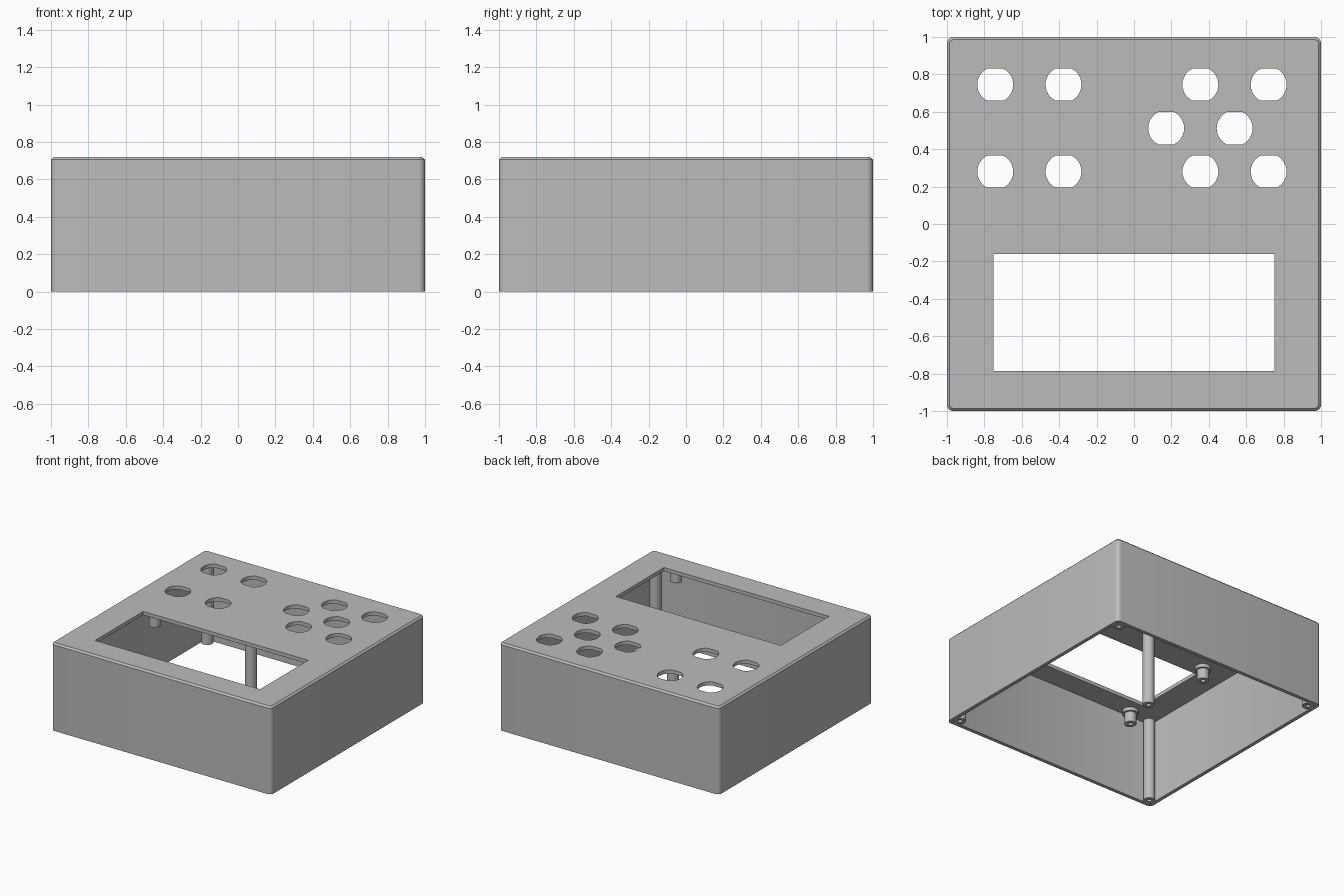
import bpy, bmesh, math
from mathutils import Matrix, Vector

cube = bpy.data.objects.get("Cube")
if cube:
    bpy.data.objects.remove(cube, do_unlink=True)

HEIGHT, WALL = 0.72, 0.03
CEILING = HEIGHT - WALL

grey = bpy.data.materials.new("light_grey_plastic")
grey.use_nodes = True
colour = (0.5, 0.5, 0.5, 1)
grey.diffuse_color = colour
grey.node_tree.nodes["Principled BSDF"].inputs["Base Color"].default_value = colour


def make_object(name, bm):
    bmesh.ops.recalc_face_normals(bm, faces=bm.faces)
    mesh = bpy.data.meshes.new(name)
    bm.to_mesh(mesh)
    bm.free()
    mesh.materials.append(grey)
    obj = bpy.data.objects.new(name, mesh)
    bpy.context.collection.objects.link(obj)
    return obj


def smooth(obj):
    bpy.ops.object.select_all(action='DESELECT')
    obj.select_set(True)
    bpy.context.view_layer.objects.active = obj
    bpy.ops.object.shade_smooth_by_angle(angle=math.radians(30))


def add_prism(bm, outline, low, high):
    """Extrude a closed outline of (x, y) points from low to high."""
    base = bm.faces.new([bm.verts.new((x, y, low)) for x, y in outline])
    top = bmesh.ops.extrude_face_region(bm, geom=[base], use_keep_orig=True)["geom"]
    moved = [v for v in top if isinstance(v, bmesh.types.BMVert)]
    bmesh.ops.translate(bm, verts=moved, vec=(0, 0, high - low))


def rounded_square(half, radius, steps=6):
    points = []
    for corner in range(4):
        a = math.radians(45 + 90 * corner)
        cx = math.copysign(half - radius, math.cos(a))
        cy = math.copysign(half - radius, math.sin(a))
        for i in range(steps + 1):
            t = math.pi / 2 * (corner + i / steps)
            points.append((cx + radius * math.cos(t), cy + radius * math.sin(t)))
    return points


def flatted_circle(cx, cy, radius, flat, steps=12):
    """Round hole with straight front and back edges."""
    limit = math.asin(flat / radius)
    angles = [-limit + 2 * limit * i / steps for i in range(steps + 1)]
    angles += [a + math.pi for a in angles]
    return [(cx + radius * math.cos(a), cy + radius * math.sin(a)) for a in angles]


# Outer case with rounded corners and a chamfered top rim
bm = bmesh.new()
add_prism(bm, rounded_square(1.0, 0.035), 0, HEIGHT)
rim = [e for e in bm.edges if all(v.co.z > HEIGHT - 0.001 for v in e.verts)]
bmesh.ops.bevel(bm, geom=rim, offset=0.014, segments=1, affect='EDGES')
case = make_object("case", bm)

# Hollow interior, open at the bottom
bm = bmesh.new()
add_prism(bm, rounded_square(1 - WALL, 0.012, 3), -0.1, CEILING)
cavity = make_object("cavity_cutter", bm)

# Display window and button holes
bm = bmesh.new()
add_prism(bm, [(-0.75, -0.785), (0.75, -0.785), (0.75, -0.16), (-0.75, -0.16)], 0.5, 0.9)
holes = [(x, y) for x in (-0.742, -0.377, 0.355, 0.72) for y in (0.28, 0.745)]
holes += [(0.172, 0.512), (0.538, 0.512)]
for x, y in holes:
    add_prism(bm, flatted_circle(x, y, 0.096, 0.086), 0.5, 0.9)
openings = make_object("openings_cutter", bm)

for cutter in (cavity, openings):
    cutter.hide_render = True
    mod = case.modifiers.new(cutter.name, 'BOOLEAN')
    mod.operation, mod.solver, mod.object = 'DIFFERENCE', 'EXACT', cutter
bpy.context.view_layer.update()
cut = bpy.data.meshes.new_from_object(case.evaluated_get(bpy.context.evaluated_depsgraph_get()))
case.modifiers.clear()
case.data = cut
for cutter in (cavity, openings):
    bpy.data.objects.remove(cutter, do_unlink=True)
smooth(case)


def post(name, x, y, bottom, collar=False):
    """Turned post hanging from the lid, with a blind screw hole below."""
    r, bore, top = 0.045, 0.018, CEILING + 0.01
    depth = bottom + 0.09
    profile = [(0, depth), (bore, depth), (bore, bottom), (r, bottom)]
    if collar:
        profile += [(r, CEILING - 0.03), (0.06, CEILING - 0.03), (0.06, top)]
    else:
        profile += [(r, top)]
    profile.append((0, top))
    bm = bmesh.new()
    verts = [bm.verts.new((px, 0, pz)) for px, pz in profile]
    edges = [bm.edges.new(pair) for pair in zip(verts, verts[1:])]
    bmesh.ops.spin(bm, geom=verts + edges, cent=(0, 0, 0), axis=(0, 0, 1),
                   angle=math.tau, steps=24)
    bmesh.ops.remove_doubles(bm, verts=bm.verts, dist=0.0001)
    bmesh.ops.transform(bm, matrix=Matrix.Translation(Vector((x, y, 0))), verts=bm.verts)
    smooth(make_object(name, bm))


# Full-height screw posts, and short standoffs around the window
post("centre_post", 0, 0.17, 0)
for side, sx in (("left", 1), ("right", -1)):
    for end, corner_y, standoff_y in (("front", -0.93, -0.9), ("back", 0.93, -0.05)):
        post(f"{end}_{side}_corner_post", sx * 0.93, corner_y, 0)
        post(f"{end}_{side}_standoff", sx * 0.72, standoff_y, 0.575, collar=True)
